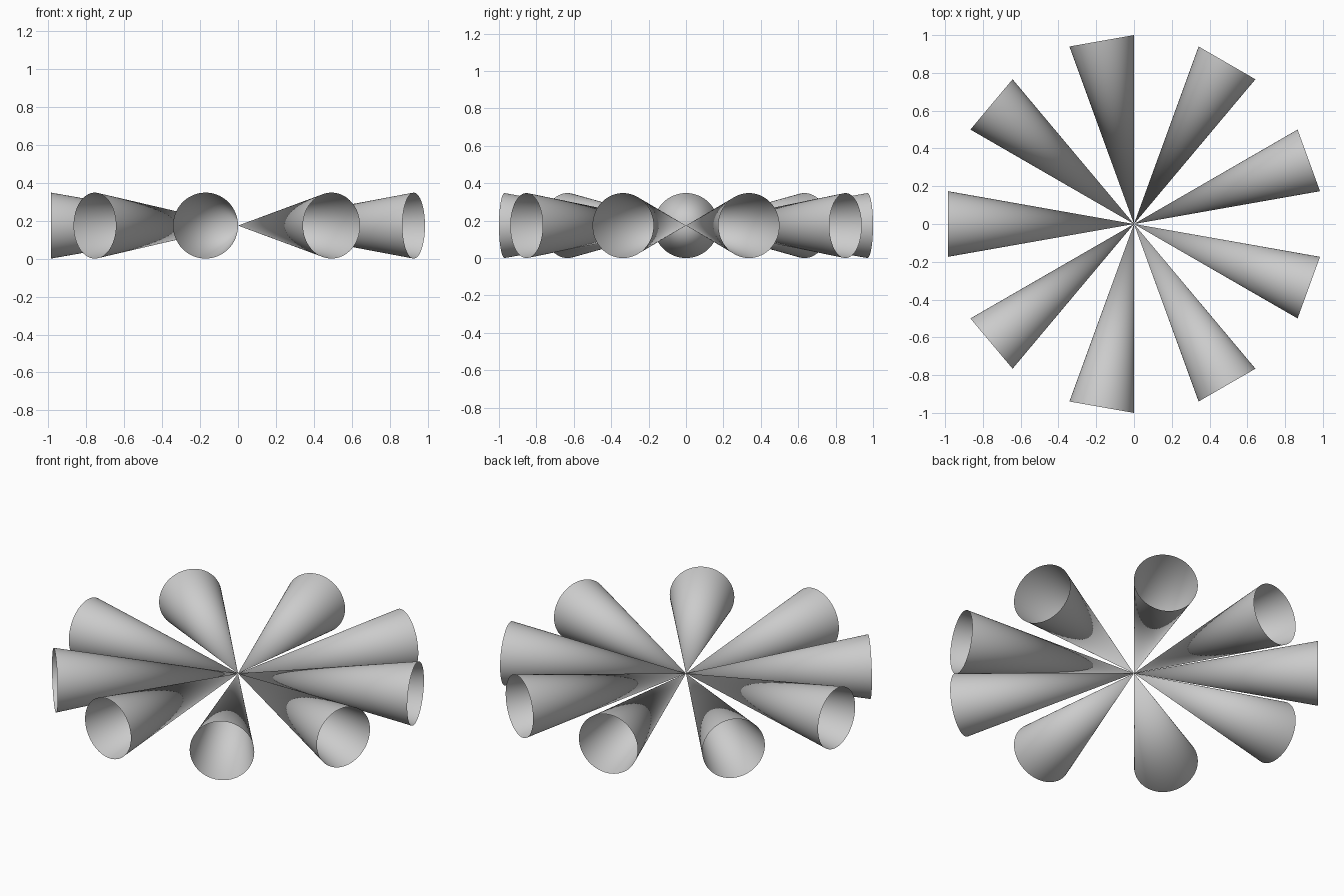
import bpy
from math import radians, sin, cos, pi
from mathutils import Matrix

if "Cube" in bpy.data.objects:
    bpy.data.objects.remove(bpy.data.objects["Cube"])

COUNT = 9
HALF_ANGLE = radians(10)
LENGTH, RADIUS = cos(HALF_ANGLE), sin(HALF_ANGLE)   # slant length of 1


def open_cone(name, angle):
    """Hollow cone with its tip at the centre and its open mouth facing outward."""
    bpy.ops.mesh.primitive_cone_add(vertices=64, radius1=RADIUS, radius2=0,
                                    depth=LENGTH, end_fill_type='NOTHING')
    cone = bpy.context.object
    cone.name = name
    # Put the tip at the origin, lay the axis along the direction, lift to the ground
    cone.data.transform(
        Matrix.Translation((0, 0, RADIUS))
        @ Matrix.Rotation(angle, 4, 'Z')
        @ Matrix.Rotation(-pi / 2, 4, 'Y')
        @ Matrix.Translation((0, 0, -LENGTH / 2)))
    bpy.ops.object.shade_smooth_by_angle(angle=radians(30))
    return cone


# Ring of cones, the first pointing to -x
for i in range(COUNT):
    open_cone(f"cone_{i + 1}", pi + i * 2 * pi / COUNT)
